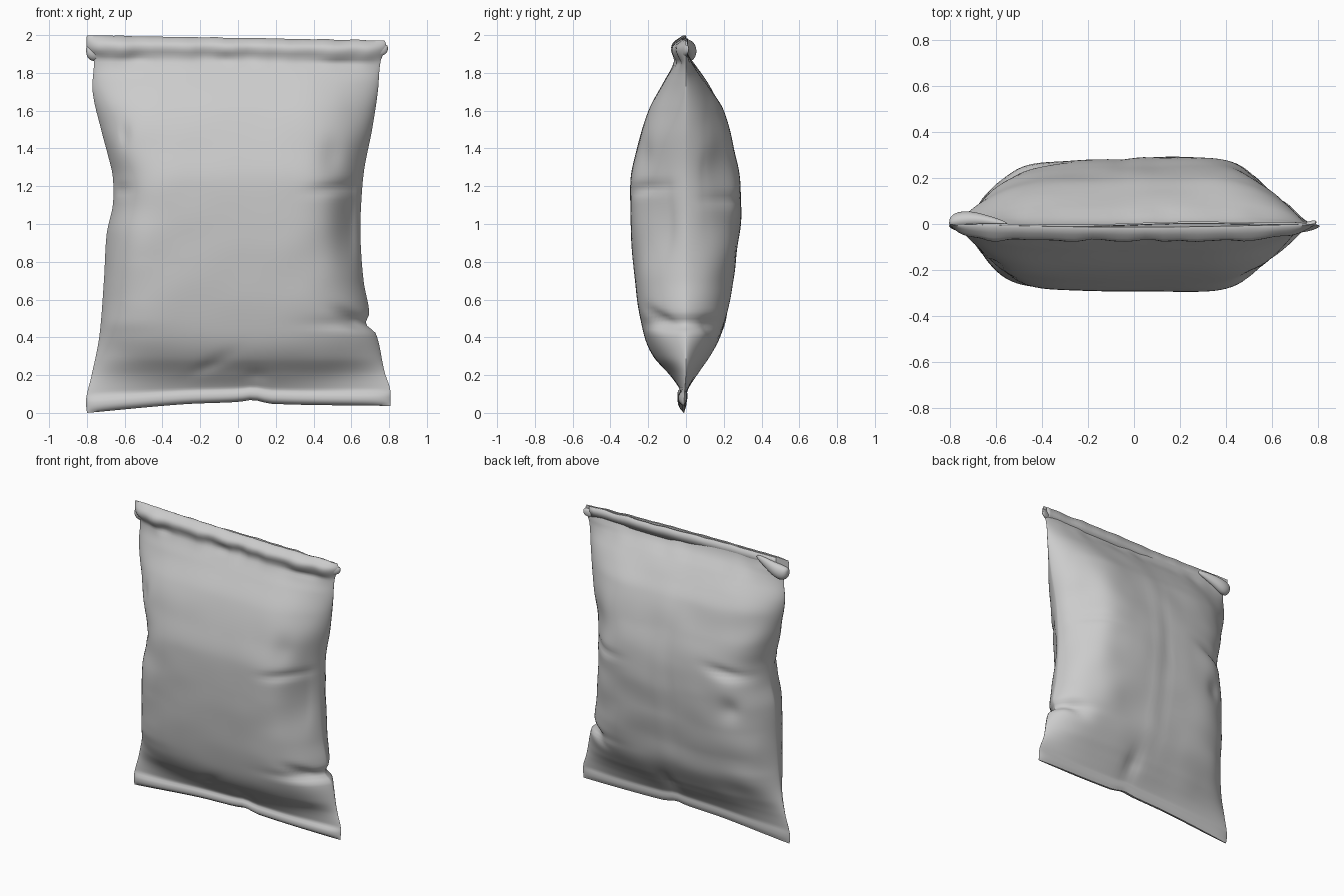
import bpy, bmesh, math
from mathutils import Vector, noise

old = bpy.data.objects.get("Cube")
if old:
    bpy.data.objects.remove(old)

foil = bpy.data.materials.new("plain grey foil")
foil.use_nodes = True
GREY = (0.6, 0.6, 0.6, 1)
foil.diffuse_color = GREY
foil.node_tree.nodes["Principled BSDF"].inputs["Base Color"].default_value = GREY


def curve(points, t):
    """Smooth interpolation through (position, value) points."""
    if t <= points[0][0]:
        return points[0][1]
    for i in range(len(points) - 1):
        (a, va), (b, vb) = points[i], points[i + 1]
        if t <= b:
            before, after = points[max(i - 1, 0)], points[min(i + 2, len(points) - 1)]
            ma = (vb - before[1]) / (b - before[0]) * (b - a)
            mb = (after[1] - va) / (after[0] - a) * (b - a)
            s = (t - a) / (b - a)
            return (va * (1 + 2 * s) * (1 - s) ** 2 + ma * s * (1 - s) ** 2
                    + vb * s * s * (3 - 2 * s) + mb * s * s * (s - 1))
    return points[-1][1]


def finish(name, bm, angle=50):
    bmesh.ops.recalc_face_normals(bm, faces=bm.faces)
    mesh = bpy.data.meshes.new(name)
    bm.to_mesh(mesh)
    bm.free()
    ob = bpy.data.objects.new(name, mesh)
    bpy.context.collection.objects.link(ob)
    mesh.materials.append(foil)
    bpy.ops.object.select_all(action='DESELECT')
    ob.select_set(True)
    bpy.context.view_layer.objects.active = ob
    bpy.ops.object.shade_smooth_by_angle(angle=math.radians(angle))
    return ob


# Outline, depth and section shape of the bag by height
LEFT = [(0, .808), (.1, .806), (.2, .778), (.42, .73), (.47, .678), (.53, .695), (.7, .665),
        (.95, .648), (1.15, .655), (1.3, .67), (1.5, .71), (1.7, .74), (1.87, .755), (1.95, .785), (2, .77)]
RIGHT = [(0, -.8), (.07, -.805), (.2, -.775), (.4, -.735), (.7, -.71), (.95, -.695), (1.1, -.663),
         (1.25, -.663), (1.35, -.685), (1.5, -.725), (1.7, -.77), (1.87, -.765), (1.92, -.8), (2, -.8)]
FRONT = [(0, .006), (.02, .03), (.06, .035), (.09, .025), (.2, .1), (.32, .185), (.42, .225), (.6, .26),
         (.9, .288), (1.22, .295), (1.4, .26), (1.6, .2), (1.75, .12), (1.86, .06), (1.89, .058),
         (1.92, .066), (1.95, .06), (1.97, .035), (1.985, .012)]
BACK = [(0, .006), (.03, .015), (.06, .015), (.09, .014), (.2, .07), (.42, .19), (.6, .23), (.8, .265),
        (1.13, .295), (1.4, .255), (1.6, .2), (1.7, .145), (1.8, .078), (1.87, .025), (1.92, .006), (1.985, 0)]
POWER = [(0, 12), (.07, 12), (.1, 3.2), (.3, 3.8), (.5, 5.5), (1.4, 5.5), (1.75, 4), (1.86, 4), (1.9, 9), (2, 9)]
SAG = [(-.8, 0), (-.3, .045), (0, .058), (.08, .068), (.18, .048), (.8, .037)]

# Dents and folds: side (-1 front, 1 back), x, z, width, height, depth, slope
DENTS = [(-1, .52, 1.19, .12, .03, .02, .1), (-1, .5, 1.36, .06, .1, .015, 0),
         (-1, .59, 1.0, .08, .2, .035, 0), (-1, .6, .5, .08, .04, .03, -.4),
         (-1, -.62, 1.18, .05, .03, .02, 0), (-1, -.6, 1.47, .025, .06, .015, 0),
         (-1, -.14, .25, .1, .04, .012, .6), (-1, .1, .17, .05, .04, .015, 0),
         (-1, -.07, 1.87, .04, .03, .025, 0), (-1, -.55, 1.87, .06, .025, .02, 0),
         (-1, .55, 1.86, .12, .02, .018, 0),
         (1, -.48, 1.2, .12, .035, .025, .2), (1, -.5, .95, .06, .07, .02, 0),
         (1, .08, .2, .05, .1, .035, 0), (1, .5, 1.13, .15, .03, .015, 0),
         (1, .57, 1.2, .1, .3, .045, 0), (1, .6, .45, .08, .05, .03, .4),
         (1, -.06, .95, .02, .6, .004, 0), (1, .03, .95, .03, .6, -.004, 0)]


def dent(side, x, z):
    total = 0
    for s, cx, cz, w, h, d, slope in DENTS:
        if s == side:
            dx, dz = x - cx, z - cz - slope * (x - cx)
            total += d * math.exp(-(dx / w) ** 2 - (dz / h) ** 2)
    return total


def bag_point(angle, z):
    u, side = math.cos(angle), (-1 if math.sin(angle) < 0 else 1)
    hi, lo = curve(LEFT, z), curve(RIGHT, z)
    x = (hi + lo) / 2 + (hi - lo) / 2 * u
    # the front right corner is fuller, the front left one flatter
    power = curve(POWER, z) * (1 - .2 * u * (side < 0))
    swell = max(0, 1 - abs(u) ** power) ** .75
    lean = .99 + .05 * x if side < 0 else .975 + .09 * x
    depth = curve(FRONT if side < 0 else BACK, z) * swell * lean
    # soft crumples, stronger toward the sides and the back
    ripple = noise.noise(Vector((x * 4, side * 3, z * 5))) * .012 * (.25 + .4 * (side > 0) + u * u)
    pucker = noise.noise(Vector((x * 9, side, 4))) * .02 * math.exp(-((z - 1.9) / .06) ** 2)
    depth += (ripple - dent(side, x, z)) * min(1, depth / .12) + pucker * min(1, depth / .05)
    depth = max(depth, .002 * swell)
    up = curve(SAG, x) * max(0, 1 - z / .28) - .018 * x * max(0, (z - 1.6) / .4)
    up += noise.noise(Vector((x * 12, 2, 7))) * .006 * max(0, (z - 1.9) / .1)
    centre = -.012 * max(0, 1 - z / .2) - .015 * (1 - u * u) * max(0, (z - 1.85) / .13)
    return Vector((x, side * depth + centre, z + up))


# Pillow bag with its crimped bottom and rolled top
COLS, ROWS = 128, 110
bm = bmesh.new()
rings = []
for r in range(ROWS + 1):
    t = r / ROWS
    z = 1.985 * (t - .13 * math.sin(2 * math.pi * t) / math.pi)
    rings.append([bm.verts.new(bag_point((c + .5) * 2 * math.pi / COLS, z)) for c in range(COLS)])
for a, b in zip(rings, rings[1:]):
    for c in range(COLS):
        n = (c + 1) % COLS
        bm.faces.new((a[c], a[n], b[n], b[c]))
for ring in (rings[0], rings[-1]):
    for c in range(COLS // 2 - 1):
        bm.faces.new((ring[c], ring[c + 1], ring[COLS - 2 - c], ring[COLS - 1 - c]))
finish("bag_body", bm)

# Thin lip standing behind the rolled top
bm = bmesh.new()
strip = []
for i in range(49):
    x = -.7 + 1.45 * i / 48
    y = -.008 + .01 * x + .004 * math.sin(x * 7)
    top = 1.982 - .016 * x + noise.noise(Vector((x * 10, 5, 1))) * .006
    strip.append((bm.verts.new((x, y, 1.9)), bm.verts.new((x, y + .004, top))))
for (a, b), (c, d) in zip(strip, strip[1:]):
    bm.faces.new((a, c, d, b))
lip = finish("top_lip", bm)
lip.modifiers.new("thickness", 'SOLIDIFY').thickness = .008


# Folded-over corners of the top seam
def fold(name, path, flat):
    bm = bmesh.new()
    loops = []
    for x, y, z, radius in path:
        loops.append([bm.verts.new((x, y + radius * flat * math.cos(k * math.pi / 8),
                                    z + radius * math.sin(k * math.pi / 8))) for k in range(16)])
    for a, b in zip(loops, loops[1:]):
        for k in range(16):
            bm.faces.new((a[k], a[k - 1], b[k - 1], b[k]))
    bm.faces.new(loops[0])
    bm.faces.new(loops[-1])
    ob = finish(name, bm, 60)
    ob.modifiers.new("rounding", 'SUBSURF').levels = 2


fold("right_corner_fold", [(-.805, .005, 1.92, .02), (-.79, .012, 1.91, .045), (-.74, .018, 1.91, .055),
                           (-.68, .02, 1.93, .042), (-.6, .008, 1.955, .025), (-.55, 0, 1.965, .01)], .75)
fold("left_corner_fold", [(.795, .008, 1.93, .02), (.77, 0, 1.92, .03), (.73, -.012, 1.915, .03),
                          (.66, -.03, 1.91, .02)], .5)
